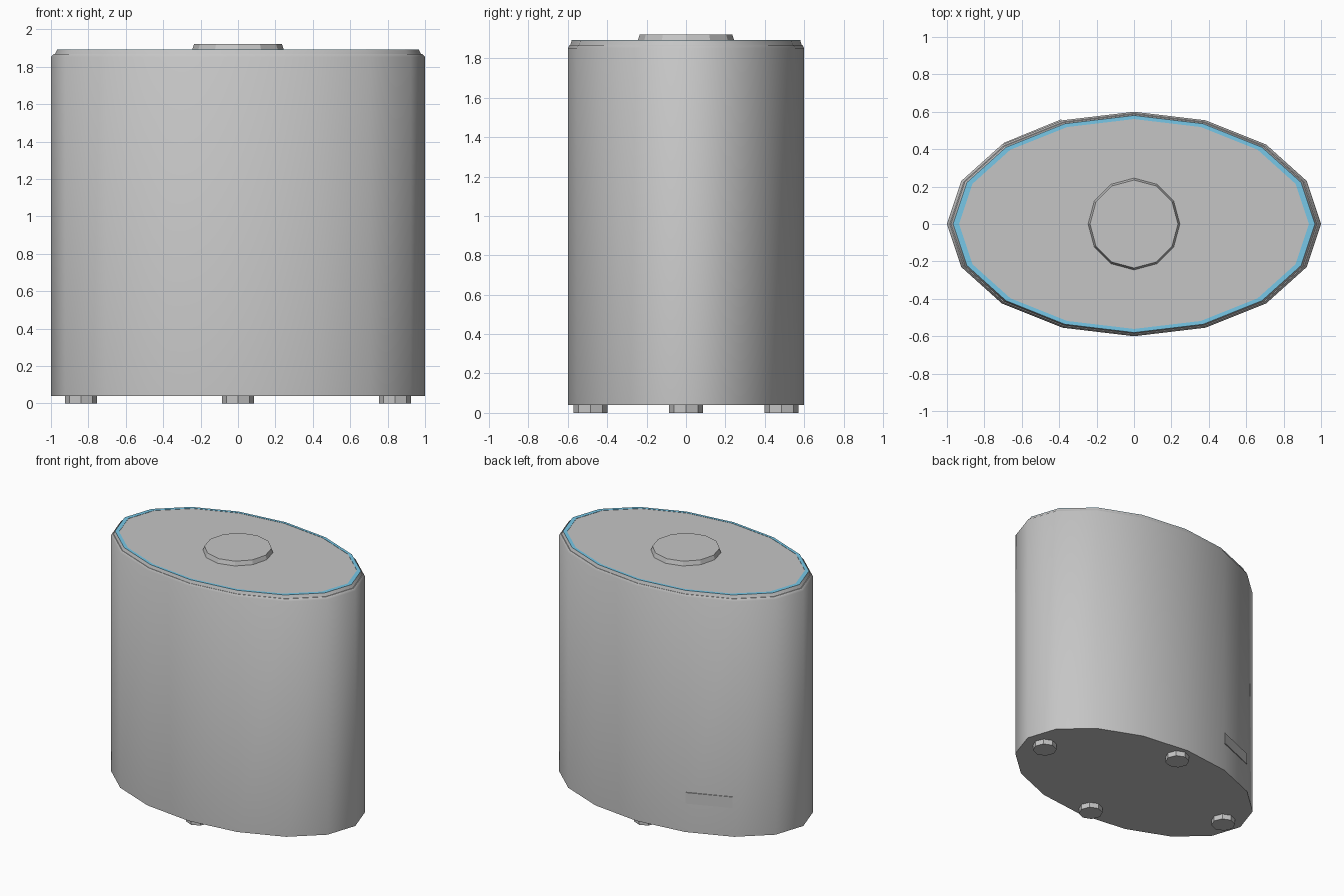
import bpy, bmesh, math

if "Cube" in bpy.data.objects:
    bpy.data.objects.remove(bpy.data.objects["Cube"])


def material(name, rgb):
    m = bpy.data.materials.new(name)
    m.diffuse_color = (*rgb, 1.0)
    m.use_nodes = True
    m.node_tree.nodes["Principled BSDF"].inputs["Base Color"].default_value = m.diffuse_color
    return m


GREY = material("grey plastic", (0.56, 0.56, 0.56))
BLUE = material("light blue ring", (0.2, 0.62, 0.86))


def finish(name, bm, mat, smooth=None):
    bmesh.ops.recalc_face_normals(bm, faces=bm.faces)
    me = bpy.data.meshes.new(name)
    bm.to_mesh(me)
    bm.free()
    me.materials.append(mat)
    ob = bpy.data.objects.new(name, me)
    bpy.context.collection.objects.link(ob)
    if smooth:
        bpy.ops.object.select_all(action='DESELECT')
        ob.select_set(True)
        bpy.context.view_layer.objects.active = ob
        bpy.ops.object.shade_smooth_by_angle(angle=math.radians(smooth))
    return ob


def stack(name, profile, sides, mat, squash=1.0, at=(0, 0), smooth=None, closed=False):
    """Loft (radius, z) rings; closed joins last ring to first, otherwise ends are capped."""
    bm = bmesh.new()
    rings = []
    for r, z in profile:
        angles = [2 * math.pi * k / sides for k in range(sides)]
        rings.append([bm.verts.new((at[0] + r * math.cos(a), at[1] + squash * r * math.sin(a), z))
                      for a in angles])
    pairs = list(zip(rings, rings[1:]))
    if closed:
        pairs.append((rings[-1], rings[0]))
    else:
        bm.faces.new(rings[0])
        bm.faces.new(rings[-1])
    for lo, hi in pairs:
        for k in range(sides):
            j = (k + 1) % sides
            bm.faces.new((lo[k], lo[j], hi[j], hi[k]))
    return finish(name, bm, mat, smooth)


OVAL = 0.6

# Oval casing with a small softened top edge
stack("casing", [(1, 0.04), (1, 1.852), (0.985, 1.868)], 16, GREY, OVAL, smooth=48)

# Lid plate and the coloured ring around its rim
stack("lid", [(0.98, 1.866), (0.967, 1.89)], 16, GREY, OVAL, smooth=40)
stack("light_ring", [(0.967, 1.886), (0.967, 1.892), (0.935, 1.892), (0.935, 1.886)],
      16, BLUE, OVAL, closed=True)

# Round knob on the lid
stack("top_button", [(0.247, 1.885), (0.235, 1.922)], 12, GREY)

# Four feet
for name, at in (("right_foot", (0.84, 0)), ("left_foot", (-0.84, 0)),
                 ("front_foot", (0, -0.485)), ("back_foot", (0, 0.485))):
    stack(name, [(0.086, 0), (0.086, 0.045)], 8, GREY, at=at)

# Thin port cover on one facet at the back
bm = bmesh.new()
bmesh.ops.create_cube(bm, size=1)
port = finish("port_cover", bm, GREY)
port.scale = (0.335, 0.02, 0.085)
port.location = (-0.54, 0.487, 0.305)
port.rotation_euler.z = math.atan2(0.127, 0.31)
